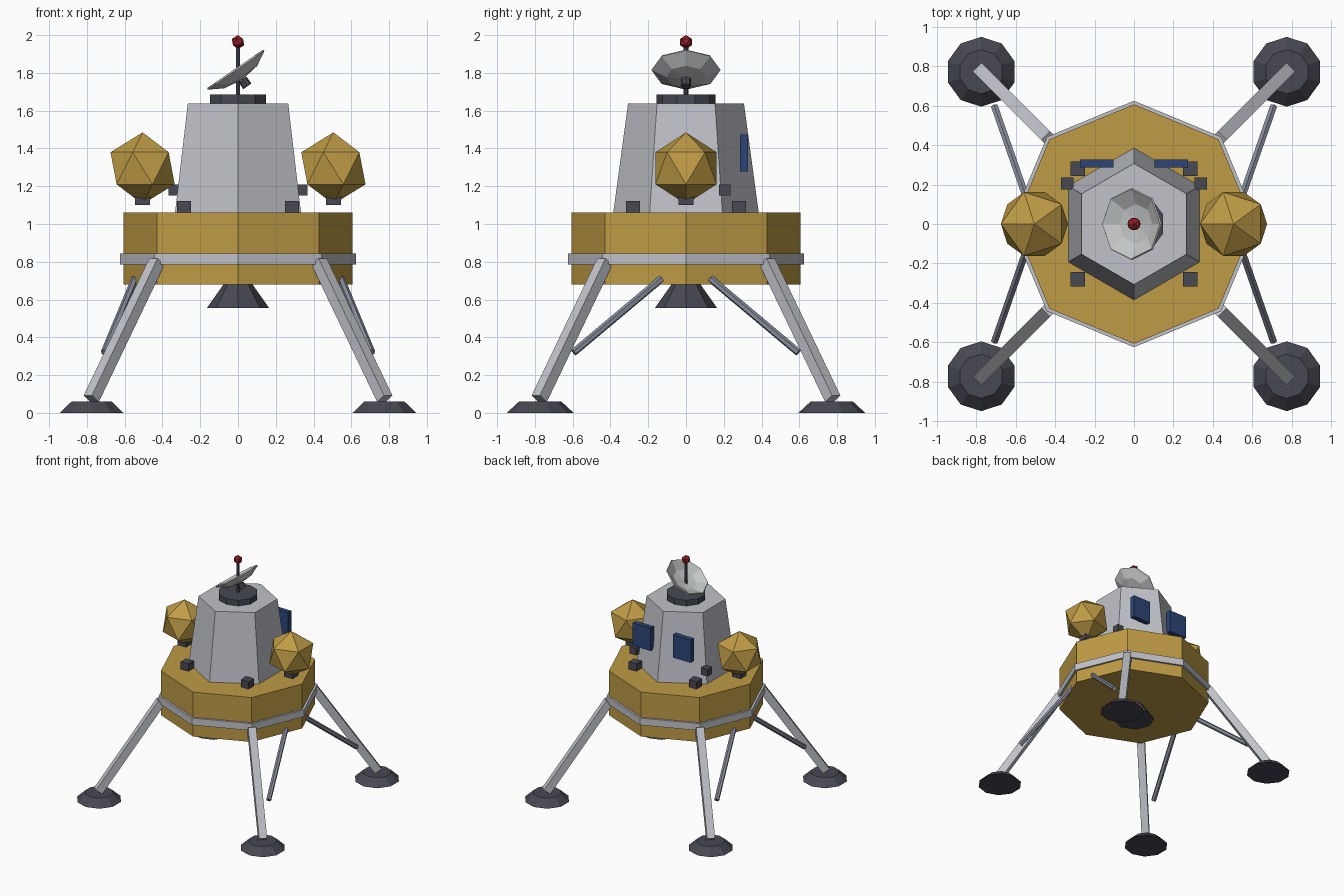
import bpy, bmesh, math
from mathutils import Vector, Matrix

cube = bpy.data.objects.get("Cube")
if cube:
    bpy.data.objects.remove(cube, do_unlink=True)


def material(name, rgb):
    m = bpy.data.materials.new(name)
    m.use_nodes = True
    color = (*rgb, 1.0)
    m.diffuse_color = color
    m.node_tree.nodes["Principled BSDF"].inputs["Base Color"].default_value = color
    return m


gold = material("gold_foil", (0.52, 0.33, 0.06))
hull = material("light_metal", (0.53, 0.54, 0.58))
dish_grey = material("dish_grey", (0.55, 0.57, 0.57))
strut_grey = material("strut_metal", (0.24, 0.26, 0.32))
dark = material("dark_metal", (0.065, 0.065, 0.085))
navy = material("navy_panel", (0.025, 0.06, 0.19))
red = material("beacon_red", (0.32, 0.015, 0.02))


def finish(name, bm, mat, matrix):
    mesh = bpy.data.meshes.new(name)
    bmesh.ops.recalc_face_normals(bm, faces=bm.faces)
    bm.to_mesh(mesh)
    bm.free()
    mesh.materials.append(mat)
    obj = bpy.data.objects.new(name, mesh)
    obj.matrix_world = matrix
    bpy.context.collection.objects.link(obj)
    return obj


def frustum(name, mat, sides, r1, r2, z1, z2, x=0, y=0):
    bm = bmesh.new()
    bmesh.ops.create_cone(bm, cap_ends=True, segments=sides, radius1=r1,
                          radius2=r2, depth=z2 - z1)
    return finish(name, bm, mat, Matrix.Translation((x, y, (z1 + z2) / 2)))


def box(name, mat, center, size):
    bm = bmesh.new()
    bmesh.ops.create_cube(bm, size=1)
    bmesh.ops.scale(bm, vec=size, verts=bm.verts)
    return finish(name, bm, mat, Matrix.Translation(center))


def ball(name, mat, center, r):
    bm = bmesh.new()
    bmesh.ops.create_icosphere(bm, subdivisions=1, radius=r)
    turn = Matrix.Rotation(math.pi, 4, "Z")
    return finish(name, bm, mat, Matrix.Translation(center) @ turn)


def rod(name, mat, a, b, sides, r, twist=0):
    a, b = Vector(a), Vector(b)
    bm = bmesh.new()
    bmesh.ops.create_cone(bm, cap_ends=True, segments=sides, radius1=r,
                          radius2=r, depth=(b - a).length)
    aim = (b - a).to_track_quat("Z", "Y").to_matrix().to_4x4()
    return finish(name, bm, mat, Matrix.Translation((a + b) / 2) @ aim
                  @ Matrix.Rotation(twist, 4, "Z"))


# Descent stage, trim band and engine nozzle
frustum("descent_stage", gold, 8, 0.607, 0.607, 0.68, 1.06)
frustum("trim_band", hull, 8, 0.625, 0.625, 0.785, 0.845)
frustum("engine_nozzle", dark, 8, 0.165, 0.07, 0.555, 0.69)

# Crew cabin and roof collar
frustum("cabin", hull, 6, 0.385, 0.307, 1.06, 1.637)
frustum("roof_collar", dark, 10, 0.155, 0.155, 1.635, 1.685)

# Mast with beacon
frustum("mast", dark, 6, 0.013, 0.013, 1.68, 1.95)
ball("beacon", red, (0, 0, 1.963), 0.037)

# Tilted dish: a shallow faceted bowl turned from a short profile
SIDES = 8
bm = bmesh.new()
rings = []
for r, z in ((0.105, -0.045), (0.183, 0)):
    rings.append([bm.verts.new((r * math.cos(i * math.tau / SIDES),
                                r * math.sin(i * math.tau / SIDES), z))
                  for i in range(SIDES)])
apex = bm.verts.new((0, 0, -0.06))
for i in range(SIDES):
    j = (i + 1) % SIDES
    bm.faces.new((apex, rings[0][i], rings[0][j]))
    bm.faces.new((rings[0][i], rings[1][i], rings[1][j], rings[0][j]))
tilt = (Matrix.Translation((-0.01, 0, 1.815))
        @ Matrix.Rotation(math.radians(-34.5), 4, "Y"))
dish = finish("dish", bm, dish_grey, tilt)
shell = dish.modifiers.new("shell", "SOLIDIFY")
shell.thickness = 0.01
rod("dish_hub", dark, tilt @ Vector((0, 0, -0.06)),
    tilt @ Vector((0, 0, -0.105)), 8, 0.026)

for sx in (-1, 1):
    side = "left" if sx > 0 else "right"
    # Fuel tank, back panel and upper thruster on each side
    ball(side + "_tank", gold, (sx * 0.505, 0, 1.295), 0.19)
    box(side + "_tank_mount", dark, (sx * 0.505, 0, 1.14), (0.08, 0.08, 0.08))
    box(side + "_back_panel", navy, (sx * 0.19, 0.307, 1.375), (0.17, 0.042, 0.196))
    box(side + "_upper_thruster", dark, (sx * 0.338, 0.205, 1.18), (0.062, 0.062, 0.06))
    for sy in (-1, 1):
        # Corner thruster, leg, foot pad and brace
        corner = ("back_" if sy > 0 else "front_") + side
        box(corner + "_thruster", dark, (sx * 0.285, sy * 0.28, 1.09), (0.074, 0.074, 0.064))
        rod(corner + "_leg", hull, (sx * 0.777, sy * 0.777, 0.075),
            (sx * 0.43, sy * 0.43, 0.8), 4, 0.044, math.pi / 4)
        frustum(corner + "_foot_pad", dark, 10, 0.177, 0.112, 0, 0.06,
                sx * 0.775, sy * 0.772)
        rod(corner + "_brace", strut_grey, (sx * 0.545, sy * 0.13, 0.71),
            (sx * 0.707, sy * 0.595, 0.32), 6, 0.02)
